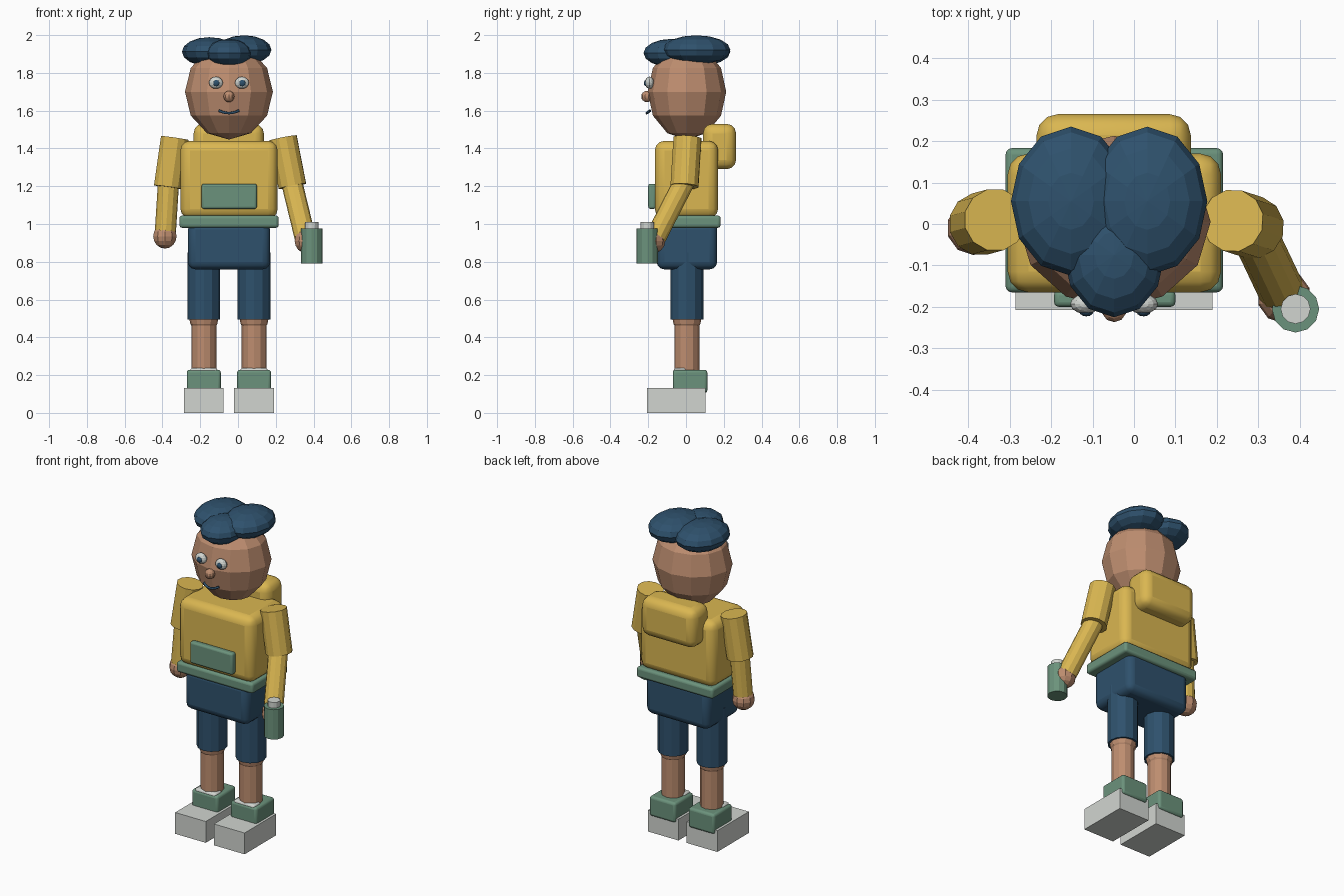
import bpy
import math
from mathutils import Vector

cube = bpy.data.objects.get("Cube")
if cube:
    bpy.data.objects.remove(cube, do_unlink=True)


def material(name, rgb):
    linear = [(c / 255) ** 2.2 for c in rgb] + [1]
    m = bpy.data.materials.new(name)
    m.use_nodes = True
    m.diffuse_color = linear
    m.node_tree.nodes["Principled BSDF"].inputs["Base Color"].default_value = linear
    return m


YELLOW = material("yellow cloth", (217, 181, 82))
NAVY = material("navy", (50, 82, 108))
GREEN = material("green", (107, 145, 123))
SKIN = material("skin", (188, 140, 111))
PALE = material("pale grey", (208, 212, 207))
MID = -0.048  # centre line of the figure


def finish(name, mat):
    ob = bpy.context.object
    ob.name = name
    ob.data.materials.append(mat)
    return ob


def box(name, mat, x, y, z, bevel=0):
    """Box from (min, max) ranges, with rounded edges if asked."""
    ranges = (x, y, z)
    bpy.ops.mesh.primitive_cube_add(size=1, location=[(a + b) / 2 for a, b in ranges])
    ob = finish(name, mat)
    ob.scale = [b - a for a, b in ranges]
    bpy.ops.object.transform_apply(location=False, rotation=False, scale=True)
    if bevel:
        mod = ob.modifiers.new("rounding", "BEVEL")
        mod.width = bevel
        mod.segments = 3
        bpy.ops.object.shade_smooth_by_angle(angle=math.radians(35))
    return ob


def ball(name, mat, centre, radii, segments=12, rings=8):
    bpy.ops.mesh.primitive_uv_sphere_add(segments=segments, ring_count=rings, location=centre)
    ob = finish(name, mat)
    ob.scale = radii
    return ob


def rod(name, mat, start, end, radius, sides=12):
    a, b = Vector(start), Vector(end)
    bpy.ops.mesh.primitive_cylinder_add(vertices=sides, radius=radius,
                                        depth=(b - a).length, location=(a + b) / 2)
    ob = finish(name, mat)
    ob.rotation_euler = (b - a).to_track_quat("Z", "Y").to_euler()
    return ob


# Clothed body
box("torso", YELLOW, (-0.305, 0.21), (-0.165, 0.17), (1.03, 1.44), 0.05)
box("belt", GREEN, (-0.31, 0.215), (-0.165, 0.183), (0.98, 1.045), 0.015)
box("shorts", NAVY, (-0.265, 0.17), (-0.155, 0.165), (0.76, 1.01), 0.04)
box("hood", YELLOW, (-0.235, 0.137), (0.09, 0.265), (1.29, 1.53), 0.05)
box("front_pocket", GREEN, (-0.193, 0.10), (-0.2, -0.16), (1.08, 1.213), 0.012)

# Head and hair
ball("head", SKIN, (MID, 0.005, 1.70), (0.233, 0.208, 0.253), 12, 6)
for side, name, top in ((-1, "right", 1.912), (1, "left", 1.922)):
    ball(name + "_hair_puff", NAVY, (-0.06 + side * 0.092, 0.055, top),
         (0.145, 0.18, 0.077))
ball("front_hair_puff", NAVY, (MID, -0.075, 1.905), (0.122, 0.15, 0.075))

# Face
for side, name in ((-1, "right"), (1, "left")):
    x = MID + side * 0.069
    ball(name + "_eye", PALE, (x, -0.193, 1.748), (0.037, 0.024, 0.032))
    ball(name + "_pupil", NAVY, (x + 0.002, -0.212, 1.746), (0.017, 0.011, 0.017))
ball("nose", SKIN, (MID, -0.207, 1.675), (0.03, 0.03, 0.03), 10, 8)

curve = bpy.data.curves.new("mouth", "CURVE")
curve.dimensions = "3D"
curve.bevel_depth = 0.007
curve.bevel_resolution = 1
spline = curve.splines.new("POLY")
spline.points.add(6)
for i, point in enumerate(spline.points):
    t = i / 3 - 1
    point.co = (MID + t * 0.052, -0.208 + 0.018 * t * t, 1.587 + 0.013 * t * t, 1)
mouth = bpy.data.objects.new("mouth", curve)
mouth.data.materials.append(NAVY)
bpy.context.collection.objects.link(mouth)

# Arms: shoulder, elbow, wrist, hand centre
arms = {
    "right": ((-0.335, 0.01, 1.455), (-0.372, 0, 1.195), (-0.385, -0.01, 0.95), (-0.387, -0.01, 0.935)),
    "left": ((0.238, 0.008, 1.455), (0.288, -0.008, 1.2), (0.355, -0.16, 0.93), (0.362, -0.175, 0.91)),
}
for name, (shoulder, elbow, wrist, hand) in arms.items():
    rod(name + "_upper_arm", YELLOW, shoulder, elbow, 0.076)
    into_sleeve = Vector(elbow).lerp(Vector(shoulder), 0.12)
    rod(name + "_forearm", YELLOW, into_sleeve, wrist, 0.056)
    ball(name + "_hand", SKIN, hand, (0.065, 0.065, 0.065), 10, 8)

# Held flask
rod("flask", GREEN, (0.39, -0.205, 0.79), (0.39, -0.205, 0.975), 0.057)
rod("flask_cap", PALE, (0.39, -0.205, 0.97), (0.39, -0.205, 1.01), 0.036)

# Legs and shoes
for x, name in ((-0.181, "right"), (0.085, "left")):
    rod(name + "_trouser_leg", NAVY, (x, 0.005, 0.495), (x, 0.005, 0.85), 0.087)
    ball(name + "_knee", SKIN, (x, 0.005, 0.5), (0.077, 0.077, 0.077))
    rod(name + "_shin", SKIN, (x, 0.005, 0.18), (x, 0.005, 0.5), 0.066)
    box(name + "_shoe", GREEN, (x - 0.09, x + 0.09), (-0.07, 0.113), (0.105, 0.228), 0.015)
    box(name + "_shoe_tongue", PALE, (x - 0.072, x + 0.072), (-0.065, 0), (0.2, 0.238), 0.012)
    box(name + "_sole", PALE, (x - 0.105, x + 0.105), (-0.207, 0.102), (0, 0.132))
